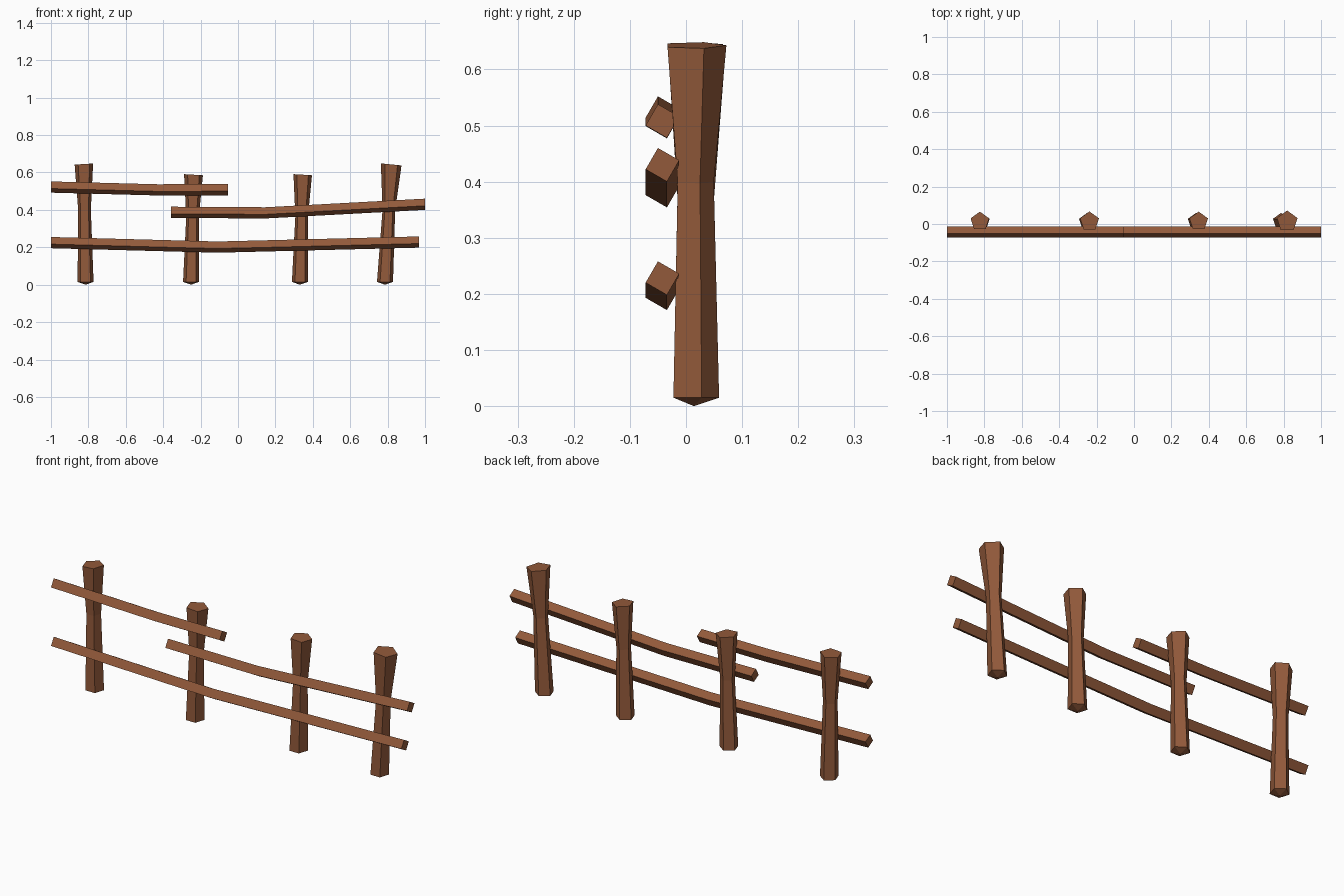
import bpy, bmesh, math

if "Cube" in bpy.data.objects:
    bpy.data.objects.remove(bpy.data.objects["Cube"])

wood = bpy.data.materials.new("brown wood")
wood.diffuse_color = (0.29, 0.102, 0.043, 1)
wood.use_nodes = True
wood.node_tree.nodes["Principled BSDF"].inputs["Base Color"].default_value = wood.diffuse_color


def loft(name, rings, start_tip=None):
    """Skin a list of equal-sized rings, with flat ends or a pointed start."""
    bm = bmesh.new()
    loops = [[bm.verts.new(p) for p in ring] for ring in rings]
    n = len(loops[0])
    for a, b in zip(loops, loops[1:]):
        for i in range(n):
            j = (i + 1) % n
            bm.faces.new((a[i], a[j], b[j], b[i]))
    bm.faces.new(loops[-1])
    if start_tip:
        tip = bm.verts.new(start_tip)
        for i in range(n):
            bm.faces.new((tip, loops[0][(i + 1) % n], loops[0][i]))
    else:
        bm.faces.new(loops[0][::-1])
    bmesh.ops.recalc_face_normals(bm, faces=bm.faces)
    mesh = bpy.data.meshes.new(name)
    bm.to_mesh(mesh)
    bm.free()
    mesh.materials.append(wood)
    bpy.context.collection.objects.link(bpy.data.objects.new(name, mesh))


def post(name, x0, x1, height, top_r, tilt):
    """Waisted five-sided post, leaning from x0 to x1, with a tilted top."""
    cy = 0.014

    def ring(x, z, r, slope):
        pts = []
        for k in range(5):
            a = math.radians(90 + 72 * k)
            dx = r * math.cos(a)
            pts.append((x + dx, cy + r * math.sin(a), z + slope * dx))
        return pts

    waist = 0.62
    loft(name, [ring(x0, 0.015, 0.045, 0),
                ring(x0 + (x1 - x0) * waist, height * waist, 0.0355, tilt * 0.5),
                ring(x1, height, top_r, tilt)], (x0, cy, 0))


def rail(name, path):
    """Square rail turned on its long axis, following (x, z) points."""
    rings = []
    for x, z in path:
        rings.append([(x, -0.042 + 0.031 * math.cos(a), z + 0.031 * math.sin(a))
                      for a in (math.radians(15 + 90 * k) for k in range(4))])
    loft(name, rings)


# Posts, left to right
post("post_1", -0.815, -0.824, 0.645, 0.052, 0.06)
post("post_2", -0.251, -0.238, 0.588, 0.053, -0.06)
post("post_3", 0.331, 0.346, 0.588, 0.052, -0.06)
post("post_4", 0.786, 0.819, 0.643, 0.058, -0.10)

# Rails, each with one slight bend
rail("lower_rail", [(-1, 0.225), (-0.11, 0.201), (0.968, 0.228)])
rail("middle_rail", [(-0.358, 0.387), (0.145, 0.384), (1, 0.43)])
rail("upper_rail", [(-1, 0.522), (-0.43, 0.507), (-0.053, 0.508)])
